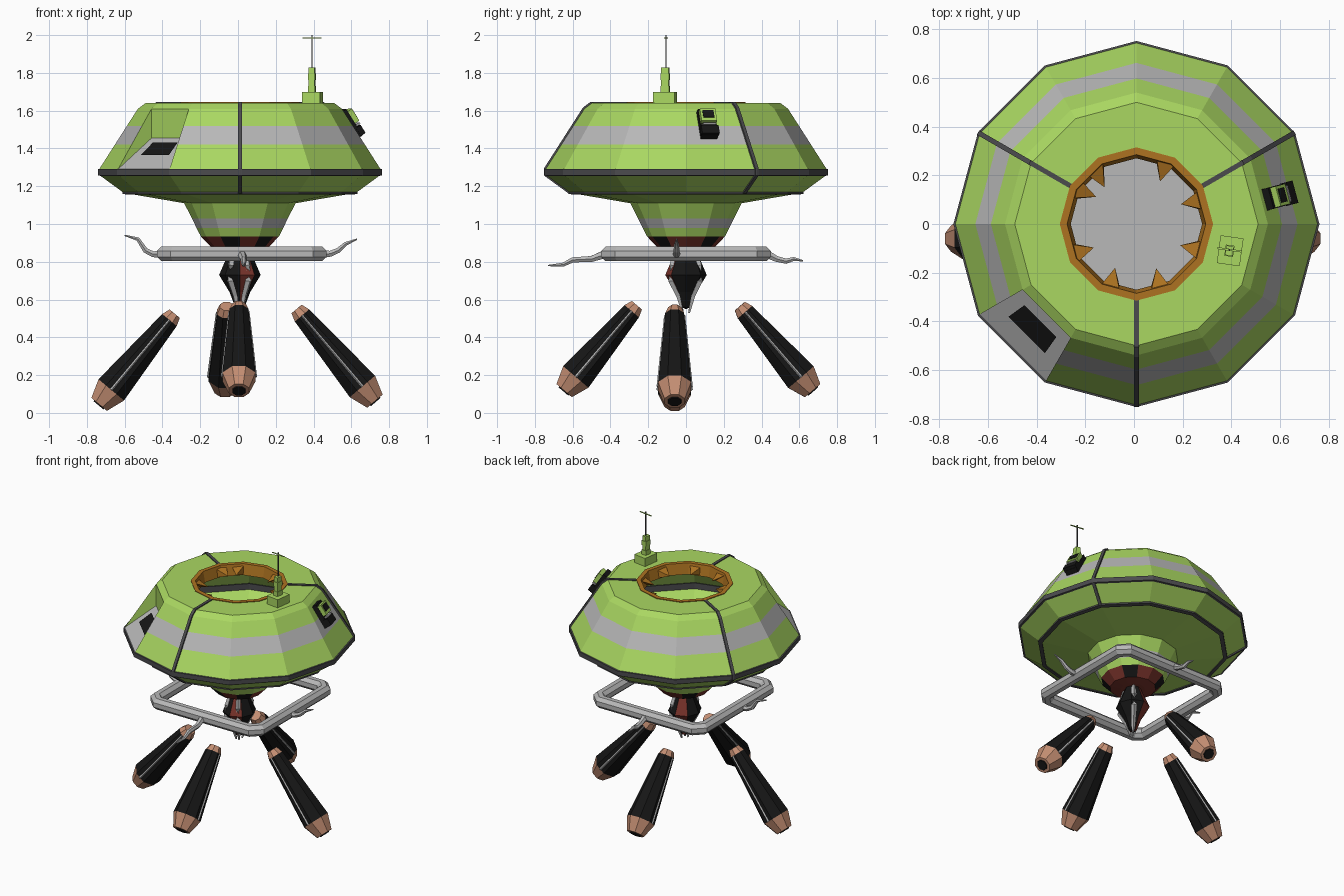
import bpy, bmesh
from math import sin, cos, pi, radians
from mathutils import Vector, Matrix

if "Cube" in bpy.data.objects:
    bpy.data.objects.remove(bpy.data.objects["Cube"])

COL = {"green": (.40, .68, .12), "grey": (.48, .48, .48), "dark": (.07, .07, .075),
       "black": (.008, .008, .008), "orange": (.42, .17, .015), "red": (.2, .035, .025),
       "copper": (.55, .27, .17)}
MATS = {}
for k, c in COL.items():
    MATS[k] = bpy.data.materials.new(k)
    MATS[k].diffuse_color = (*c, 1)
CX = .01  # body axis


def build(name, verts, faces, cols, fix=True):
    me = bpy.data.meshes.new(name)
    me.from_pydata([tuple(v) for v in verts], [], faces)
    names = list(dict.fromkeys(cols))
    for n in names:
        me.materials.append(MATS[n])
    for p, c in zip(me.polygons, cols):
        p.material_index = names.index(c)
    if fix:
        bm = bmesh.new()
        bm.from_mesh(me)
        bmesh.ops.recalc_face_normals(bm, faces=bm.faces)
        bm.to_mesh(me)
        bm.free()
    ob = bpy.data.objects.new(name, me)
    bpy.context.collection.objects.link(ob)
    return ob


def pol(r, a, z, c=(CX, 0)):
    return Vector((c[0] + r * cos(radians(a)), c[1] + r * sin(radians(a)), z))


def lathe(name, prof, col, n=12, c=(CX, 0), loop=False, skip=None, extra=None):
    """Revolve (r, z) points; col(band, sector) gives the colour."""
    verts = [pol(r, 360 * i / n, z, c) for r, z in prof for i in range(n)]
    faces, cols, m = [], [], len(prof)
    for j in range(m if loop else m - 1):
        for i in range(n):
            if skip and skip(j, i):
                continue
            k, i2 = (j + 1) % m, (i + 1) % n
            faces.append((j * n + i, k * n + i, k * n + i2, j * n + i2))
            cols.append(col(j, i))
    if extra:
        ev, ef, ec = extra
        b = len(verts)
        verts += ev
        faces += [tuple(q + b for q in f) for f in ef]
        cols += ec
    return build(name, verts, faces, cols)


def sweep(name, pts, radii, cols, n=8, loop=False, turn=0):
    """Tube with n sides through pts, one colour per segment."""
    pts = [Vector(p) for p in pts]
    m, verts, faces, fc = len(pts), [], [], []
    for j, p in enumerate(pts):
        a = pts[j - 1] if loop or j else p
        b = pts[(j + 1) % m] if loop or j < m - 1 else p
        t = ((p - a).normalized() + (b - p).normalized()).normalized()
        u = t.cross(Vector((0, 0, 1))).normalized()
        v = u.cross(t)
        k = 1 / max(.6, t.dot((b - p).normalized())) if loop else 1
        for i in range(n):
            w = 2 * pi * (i + turn) / n
            verts.append(p + radii[j] * (u * cos(w) * k + v * sin(w)))
    for j in range(m if loop else m - 1):
        for i in range(n):
            k, i2 = (j + 1) % m, (i + 1) % n
            faces.append((j * n + i, j * n + i2, k * n + i2, k * n + i))
            fc.append(cols[j % len(cols)])
    if not loop:
        faces += [tuple(range(n)), tuple(range((m - 1) * n, m * n))]
        fc += [cols[0], cols[-1]]
    return build(name, verts, faces, fc)


def box(name, loc, size, col, rot=Matrix.Identity(3)):
    v = [Vector(loc) + rot @ Vector((x * size[0] / 2, y * size[1] / 2, z * size[2] / 2))
         for x in (-1, 1) for y in (-1, 1) for z in (-1, 1)]
    f = [(0, 1, 3, 2), (4, 6, 7, 5), (0, 4, 5, 1), (2, 3, 7, 6), (0, 2, 6, 4), (1, 5, 7, 3)]
    return build(name, v, f, [col] * 6)


# Hollow twelve-sided body shell with one facet cut back into a recess
prof = [(.31, 1.64), (.50, 1.64), (.54, 1.61), (.598, 1.52), (.662, 1.42), (.745, 1.29),
        (.745, 1.26), (.615, 1.165), (.295, 1.11), (.254, 1.03), (.23, .98), (.207, .935)]
A, B, C, D, E = ((.745, 1.29), (.54, 1.455), (.54, 1.61), (.598, 1.52), (.662, 1.42))
rv = [pol(r, a, z) for a in (210, 240) for r, z in (A, B, C, D, E)]
recess = (rv, [(0, 5, 6, 1), (1, 6, 7, 2), (0, 1, 2, 3, 4), (5, 9, 8, 7, 6)],
          ["grey", "green", "green", "green"])
lathe("body_shell", prof, lambda j, i: "grey" if j in (3, 9) else "green",
      skip=lambda j, i: i == 7 and j in (2, 3, 4), extra=recess)

# Dark panel lying on the sloping recess floor
slope = [pol(.745, 210, 1.29), pol(.745, 240, 1.29), pol(.54, 240, 1.455), pol(.54, 210, 1.455)]


def on_slope(u, v):
    return slope[0].lerp(slope[1], u).lerp(slope[3].lerp(slope[2], u), v) + Vector((-.003, -.003, .006))


build("recess_panel", [on_slope(u, v) for u, v in ((.2, .42), (.82, .42), (.82, .82), (.2, .82))],
      [(0, 1, 2, 3)], ["black"], fix=False)

# Inner floor
build("inner_floor", [pol(.30, 30 * i, 1.115) for i in range(12)], [tuple(range(12))], ["grey"], fix=False)

# Rim around the opening, with jagged teeth
lathe("opening_rim", [(.315, 1.645), (.285, 1.645), (.27, 1.57), (.305, 1.57)],
      lambda j, i: "orange", loop=True)
for k, a in enumerate((20, 65, 127, 150, 205, 248, 290, 338)):
    s = 8 if k % 2 else -8
    build("rim_tooth", [pol(.285, a - 8, 1.63), pol(.285, a + 8, 1.63), pol(.275, a + s, 1.57),
                        pol(.20, a - s * .5, 1.60)],
          [(0, 1, 2), (0, 1, 3), (1, 2, 3), (2, 0, 3)], ["orange"] * 4)

# Dark seams: two rings and three vertical strips
lathe("edge_band", [(.73, 1.295), (.752, 1.29), (.752, 1.258), (.73, 1.253)], lambda j, i: "dark", loop=True)
lathe("lower_seam", [(.622, 1.178), (.622, 1.16), (.595, 1.155), (.595, 1.17)], lambda j, i: "dark", loop=True)
for a in (30, 150, 270):
    t = Vector((-sin(radians(a)), cos(radians(a)), 0)) * .01
    v, f = [], []
    for j, (r, z) in enumerate([prof[q] for q in (0, 1, 2, 5, 6, 7)]):
        up = .006 if z > 1.28 else -.004
        o, i_ = pol(r + .006, a, z + up), pol(r - .012, a, z - up)
        v += [o - t, o + t, i_ + t, i_ - t]
        if j:
            b = 4 * j
            f += [(b - 4 + q, b - 4 + (q + 1) % 4, b + (q + 1) % 4, b + q) for q in range(4)]
    f += [(0, 1, 2, 3), (20, 21, 22, 23)]
    build("vertical_seam", v, f, ["dark"] * len(f))

# Red collar under the neck
lathe("lower_collar", [(.207, .935), (.15, .875), (.08, .865), (.001, .865)],
      lambda j, i: "black" if j == 0 and i in (1, 4, 8, 10) else "red")

# Pointed faceted spike below the collar
lathe("spike", [(.05, .87), (.08, .80), (.11, .73), (.055, .64), (.025, .56), (.001, .55)],
      lambda j, i: "red" if i % 4 == 2 else "black", n=8)
for a in (55, 235, 300):
    sweep("spike_claw", [pol(.06, a, .86), pol(.085, a, .78), pol(.09, a, .70), pol(.045, a, .62),
                         pol(.02, a, .53)], [.012, .016, .018, .014, .006], ["grey"], n=4)

# Square frame with chamfered corners
h, k = .41, .36
path = [(h, -k), (h, k), (k, h), (-k, h), (-h, k), (-h, -k), (-k, -h), (k, -h)]
sweep("square_frame", [(.02 + x, y, .842) for x, y in path], [.042] * 8, ["grey"], n=8, loop=True, turn=.5)

# Bent prongs on the frame sides
prongs = [[(.02, -.43, .84), (.03, -.50, .815), (.03, -.60, .81), (.03, -.65, .785), (.03, -.73, .78)],
          [(.02, .43, .84), (.02, .48, .815), (.02, .53, .803), (.02, .57, .815), (.02, .62, .805)],
          [(-.40, -.05, .84), (-.45, -.05, .84), (-.49, -.05, .86), (-.53, -.05, .92), (-.60, -.05, .94)],
          [(.44, -.05, .84), (.49, -.05, .843), (.53, -.05, .86), (.57, -.05, .895), (.63, -.05, .92)]]
for p in prongs:
    sweep("frame_prong", p, [.024, .018, .016, .012, .004], ["grey"], n=6)

# Four splayed detached legs: copper tips and feet, grey side ribs
legs = [((-.335, -.06, .525), (-.735, -.06, .045)), ((.31, -.06, .55), (.725, -.06, .062)),
        ((.005, -.26, .57), (.005, -.645, .118)), ((-.06, .285, .565), (-.07, .67, .118))]
for top, bot in legs:
    top, bot = Vector(top), Vector(bot)
    at = [top.lerp(bot, s) for s in (0, .07, .8, .84, 1)]
    sweep("leg", at, [.038, .054, .093, .095, .058],
          ["copper", "black", "black", "copper"], n=8, turn=.5)
    d = (bot - top).normalized()
    side = d.cross(Vector((0, 0, 1))).normalized()
    for s in (-1, 1):
        sweep("leg_rib", [at[1] + side * s * .05, at[3] + side * s * .088], [.006, .008], ["grey"], n=4)
    sweep("foot_pad", [bot - d * .01, bot + d * .006], [.042, .036], ["black"], n=8, turn=.5)

# Antenna on the top deck
R = Matrix.Rotation(radians(-8), 3, 'Z')
box("antenna_base", (.395, -.11, 1.668), (.095, .115, .06), "green", R)
for i in range(4):
    box("antenna_block", (.392, -.11, 1.714 + .033 * i), (.036 - .006 * (i % 2), .046 - .006 * (i % 2), .033),
        "green", R)
box("antenna_mast", (.392, -.106, 1.91), (.006, .006, .18), "dark")
box("antenna_crossbar", (.392, -.106, 1.985), (.1, .008, .004), "green", R)

# Sensor box on the right slope
n = Vector((cos(radians(15)) * .84, sin(radians(15)) * .84, .54)).normalized()
t = Vector((-sin(radians(15)), cos(radians(15)), 0))
S = Matrix((t, n.cross(t), n)).transposed()
c = Vector((.585, .112, 1.525))
for name, x, y, z, size, col in (
        ("sensor_back", 0, 0, 0, (.09, .165, .05), "black"),
        ("sensor_frame", 0, .03, .03, (.085, .075, .045), "green"),
        ("sensor_window", 0, .035, .048, (.06, .045, .016), "black"),
        ("sensor_ledge", 0, -.055, .03, (.095, .05, .03), "black"),
        ("sensor_slat", 0, -.022, .03, (.07, .01, .04), "grey")):
    box(name, c + S @ Vector((x, y, z)), size, col, S)

for m in bpy.data.materials:
    if m.users and not m.is_grease_pencil:
        m.use_nodes = True
        m.node_tree.nodes["Principled BSDF"].inputs["Base Color"].default_value = m.diffuse_color
